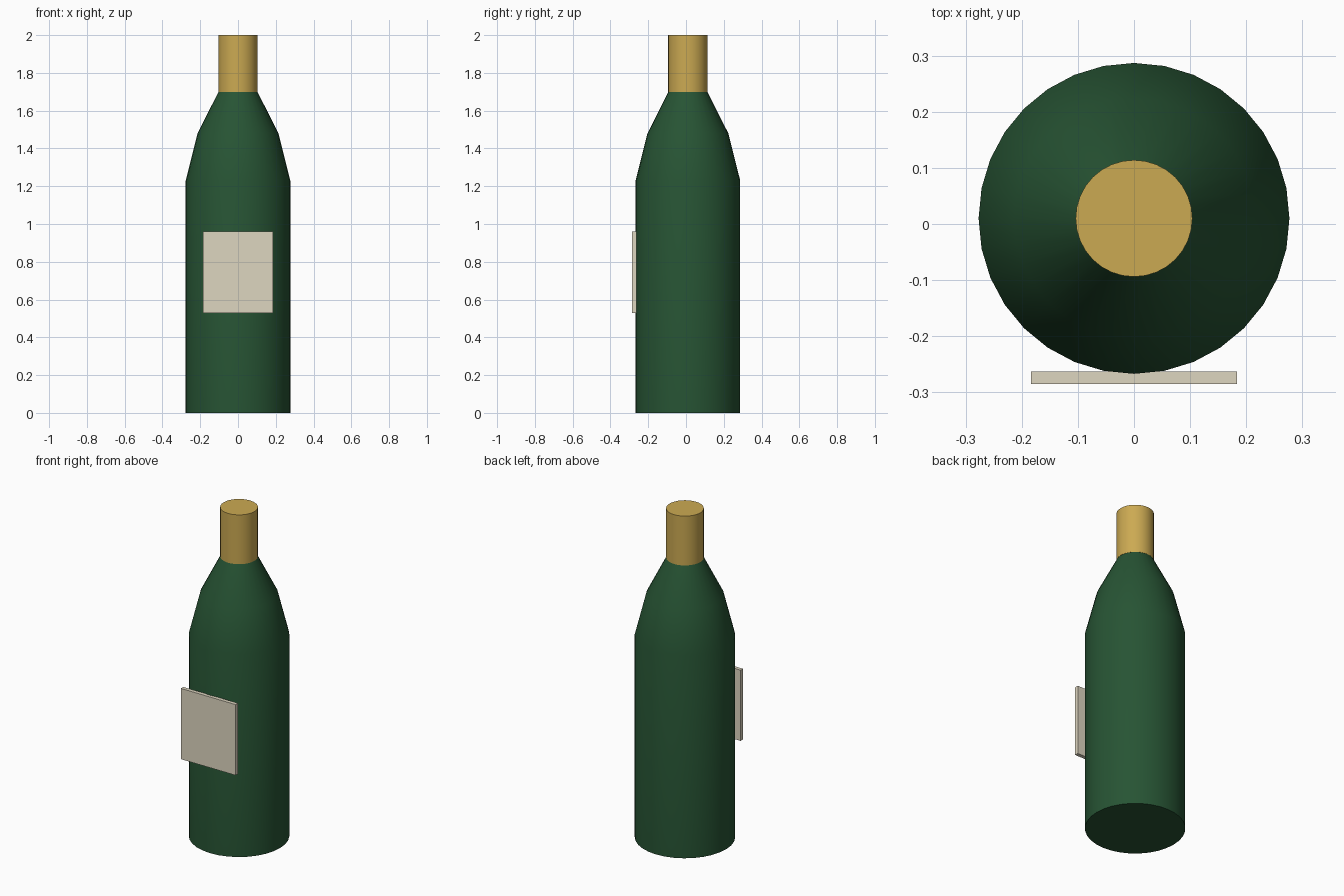
import bpy
import bmesh
import math

old = bpy.data.objects.get("Cube")
if old:
    bpy.data.objects.remove(old, do_unlink=True)

CENTRE_Y = 0.01
SIDES = 32


def material(name, rgb):
    mat = bpy.data.materials.new(name)
    mat.use_nodes = True
    colour = (*rgb, 1.0)
    mat.diffuse_color = colour
    mat.node_tree.nodes["Principled BSDF"].inputs["Base Color"].default_value = colour
    return mat


def lathe(name, profile, mat):
    """Turn a (radius, height) profile into a capped solid."""
    bm = bmesh.new()
    rings = []
    for radius, z in profile:
        angles = [2 * math.pi * i / SIDES for i in range(SIDES)]
        rings.append([bm.verts.new((radius * math.cos(a), radius * math.sin(a), z))
                      for a in angles])
    for low, high in zip(rings, rings[1:]):
        for i in range(SIDES):
            j = (i + 1) % SIDES
            bm.faces.new((low[i], low[j], high[j], high[i]))
    bm.faces.new(rings[0][::-1])
    bm.faces.new(rings[-1])
    mesh = bpy.data.meshes.new(name)
    bm.to_mesh(mesh)
    bm.free()
    mesh.materials.append(mat)
    obj = bpy.data.objects.new(name, mesh)
    obj.location.y = CENTRE_Y
    bpy.context.collection.objects.link(obj)
    bpy.ops.object.select_all(action='DESELECT')
    obj.select_set(True)
    bpy.context.view_layer.objects.active = obj
    bpy.ops.object.shade_smooth_by_angle(angle=math.radians(30))
    return obj


green = material("dark green glass", (0.02, 0.088, 0.034))
gold = material("gold foil", (0.6, 0.4, 0.085))
cream = material("cream paper", (0.73, 0.67, 0.53))

# Glass body with sloping shoulders
lathe("bottle_body", [(0.277, 0), (0.277, 1.23), (0.214, 1.48), (0.103, 1.7)], green)

# Foil sleeve around the neck
lathe("neck_foil", [(0.104, 1.7), (0.104, 2.0)], gold)

# Flat label on the front
bpy.ops.mesh.primitive_cube_add(size=1, location=(0, -0.274, 0.745))
label = bpy.context.object
label.name = "front_label"
label.scale = (0.368, 0.023, 0.43)
label.data.materials.append(cream)
